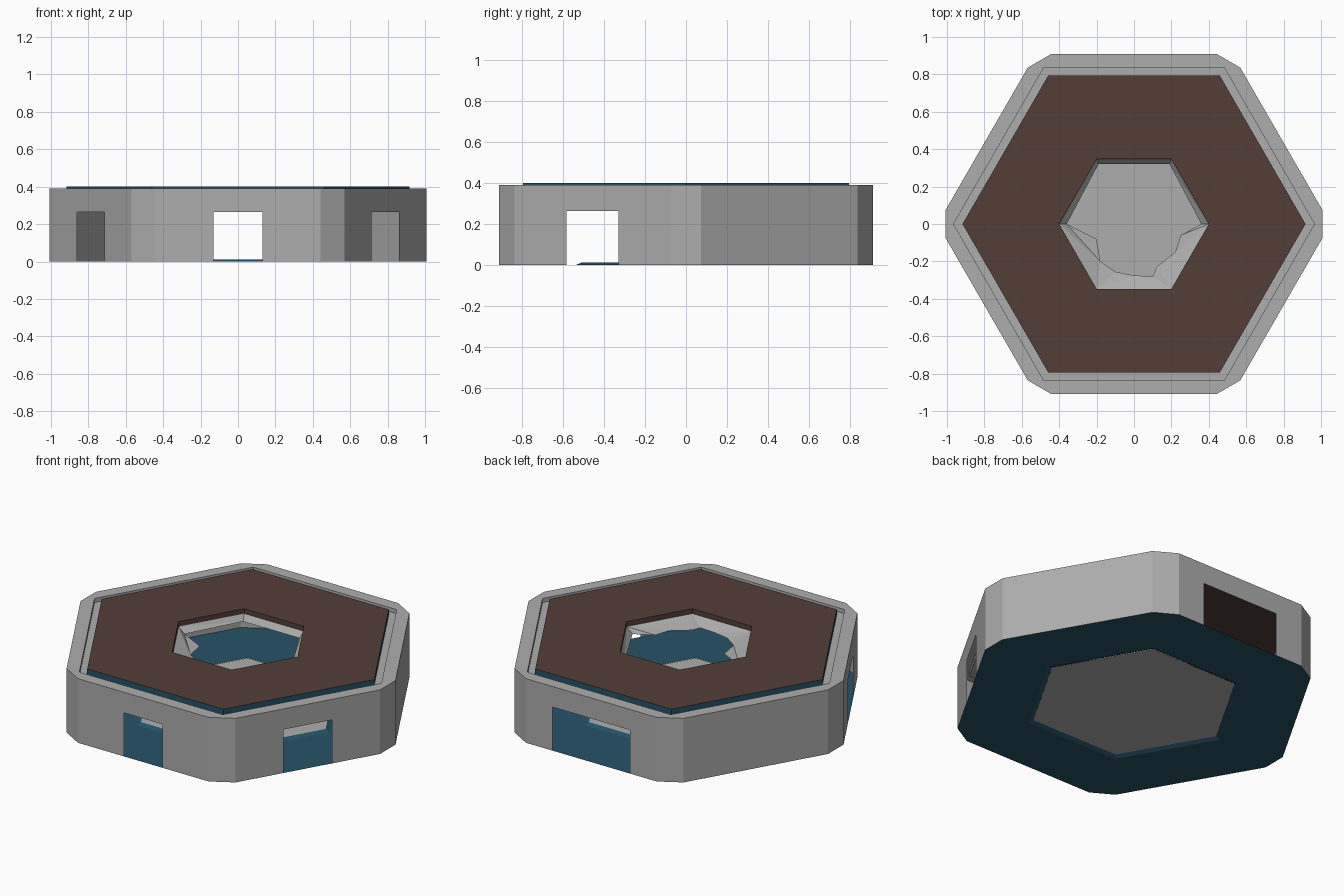
import bpy, bmesh, math

if "Cube" in bpy.data.objects:
    bpy.data.objects.remove(bpy.data.objects["Cube"])

def material(name, rgb):
    m = bpy.data.materials.new(name)
    m.diffuse_color = (*rgb, 1)
    m.use_nodes = True
    m.node_tree.nodes["Principled BSDF"].inputs["Base Color"].default_value = m.diffuse_color
    return m

GREY = material("concrete grey", (0.42, 0.42, 0.42))
TEAL = material("deep teal", (0.019, 0.084, 0.135))
BROWN = material("roof brown", (0.088, 0.047, 0.038))

APOTHEM, HALF, TOP = 0.91, 0.44, 0.39          # outer wall plane, panel half width, wall height
SIDES = [math.radians(-90 + 60 * i) for i in range(6)]

def side_point(a, t, z, d=APOTHEM):
    """Point on the side facing angle a, t along it, at height z."""
    return (d * math.cos(a) - t * math.sin(a), d * math.sin(a) + t * math.cos(a), z)

def hexagon(r, z):
    """Corners; corner i starts side i, corner i+1 ends it."""
    return [(r * math.cos(a - math.pi / 6), r * math.sin(a - math.pi / 6), z) for a in SIDES]

def make(name, faces, mats, indices=None):
    bm = bmesh.new()
    for k, f in enumerate(faces):
        face = bm.faces.new([bm.verts.new(p) for p in f])
        if indices:
            face.material_index = indices[k]
    bmesh.ops.remove_doubles(bm, verts=bm.verts, dist=1e-5)
    me = bpy.data.meshes.new(name)
    bm.to_mesh(me)
    bm.free()
    for m in mats:
        me.materials.append(m)
    ob = bpy.data.objects.new(name, me)
    bpy.context.collection.objects.link(ob)
    return ob

def band(low, high):
    """Quads joining two loops of the same length."""
    n = len(low)
    return [[low[i], low[(i + 1) % n], high[(i + 1) % n], high[i]] for i in range(n)]

def collar(z_out, r_in, z_in):
    """Surface from the clipped-corner outline in to a plain hexagon."""
    h, out = hexagon(r_in, z_in), []
    for i, a in enumerate(SIDES):
        b, j = SIDES[(i + 1) % 6], (i + 1) % 6
        out.append([side_point(a, -HALF, z_out), side_point(a, HALF, z_out), h[j], h[i]])
        out.append([side_point(a, HALF, z_out), side_point(b, -HALF, z_out), h[j]])
    return out

# Outer walls with door openings, half widths listed by side from the front
doors = [0.13, 0.147, 0, 0.26, 0, 0.147]
DOOR_TOP = 0.265
walls = []
for i, a in enumerate(SIDES):
    def panel(t0, t1, z0, z1):
        walls.append([side_point(a, t0, z0), side_point(a, t1, z0),
                      side_point(a, t1, z1), side_point(a, t0, z1)])
    w = doors[i]
    if w:
        for z0, z1 in ((0, DOOR_TOP), (DOOR_TOP, TOP)):
            panel(-HALF, -w, z0, z1)
            panel(w, HALF, z0, z1)
        panel(-w, w, DOOR_TOP, TOP)
    else:
        panel(-HALF, HALF, 0, TOP)
    b = SIDES[(i + 1) % 6]
    walls.append([side_point(a, HALF, 0), side_point(b, -HALF, 0),
                  side_point(b, -HALF, TOP), side_point(a, HALF, TOP)])
make("outer_walls", walls, [GREY])

# Wall cap, its inner lip and the gutter around the roof
rim = collar(TOP, 0.965, TOP)
rim += band(hexagon(0.965, TOP), hexagon(0.965, 0.365))
rim += band(hexagon(0.965, 0.365), hexagon(0.90, 0.365))
make("wall_rim", rim, [GREY])

# Roof ring: brown with a teal outer edge
R0, R1, Z0, Z1 = 0.917, 0.40, 0.366, 0.40
roof = band(hexagon(R0, Z0), hexagon(R0, Z1))
roof += band(hexagon(R0, Z1), hexagon(R1, Z1))
roof += band(hexagon(R1, Z1), hexagon(R1, Z0))
roof += band(hexagon(R1, Z0), hexagon(R0, Z0))
make("roof", roof, [BROWN, TEAL], [1] * 6 + [0] * 18)

# Teal floor ring rising slightly to the middle, and the grey centre floor
floor = collar(0, 0.62, 0) + band(hexagon(0.62, 0), hexagon(0.59, 0.012))
make("floor_ring", floor, [TEAL])
make("centre_floor", [hexagon(0.59, 0.011)], [GREY])

# Broken ledge hanging inside the roof opening
ragged = [(-.36, 0), (-.2, -.08), (-.18, -.2), (-.1, -.255), (0, -.275), (.1, -.28),
          (.12, -.23), (.22, -.15), (.25, -.06), (.36, 0), (.19, .32), (-.19, .32)]
bm = bmesh.new()
edges = []
for loop in ([p for p in hexagon(0.40, 0.37)], [(x, y, 0.335) for x, y in ragged]):
    vs = [bm.verts.new(p) for p in loop]
    edges += [bm.edges.new((vs[i], vs[(i + 1) % len(vs)])) for i in range(len(vs))]
bmesh.ops.triangle_fill(bm, edges=edges, use_beauty=True, normal=(0, 0, 1))
me = bpy.data.meshes.new("broken_ledge")
bm.to_mesh(me)
bm.free()
me.materials.append(GREY)
bpy.context.collection.objects.link(bpy.data.objects.new("broken_ledge", me))
